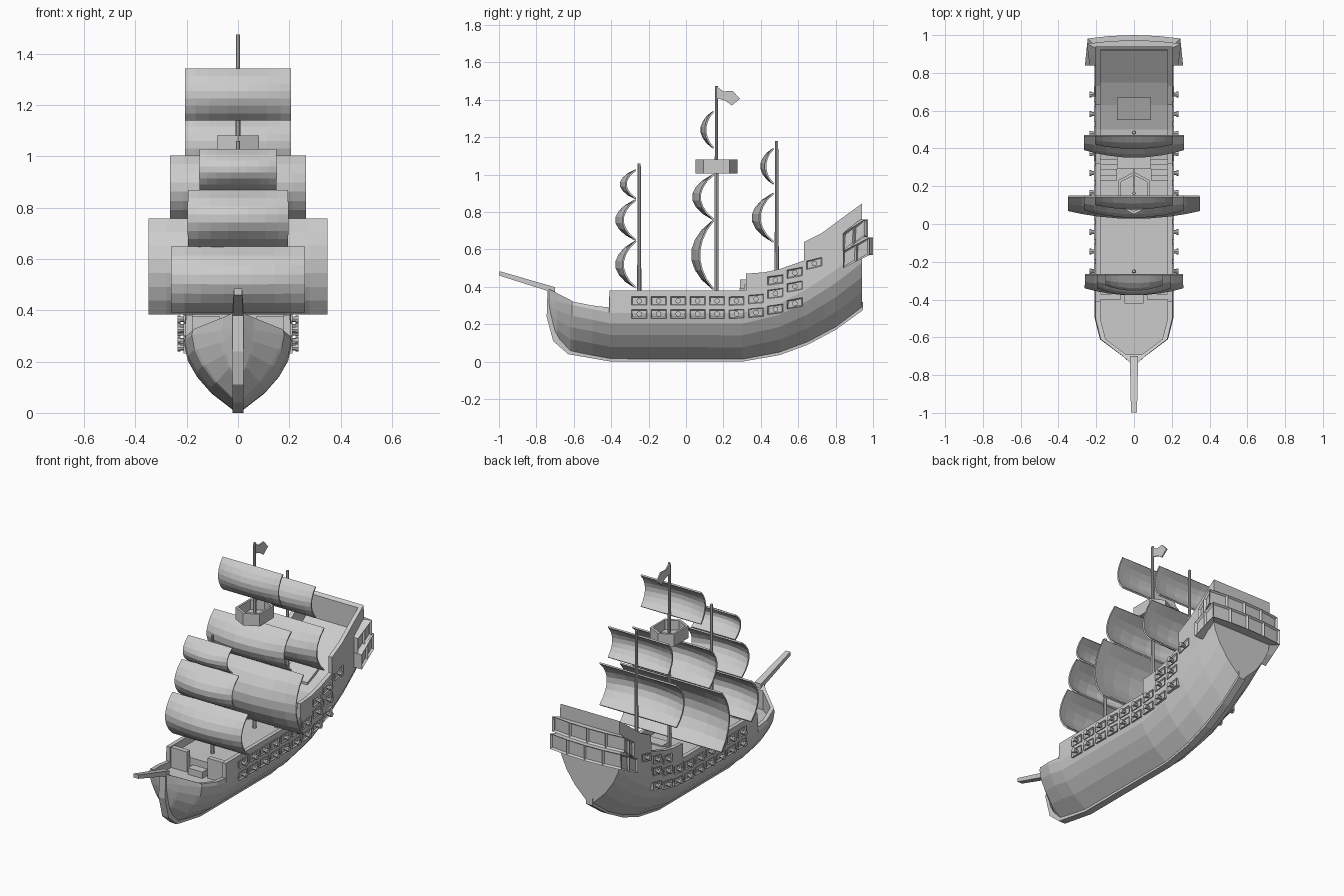
import bpy, bmesh
from math import sin, pi
from mathutils import Vector, Matrix

if "Cube" in bpy.data.objects:
    bpy.data.objects.remove(bpy.data.objects["Cube"])


def finish(name, bm, mirror=False, solid=0):
    bmesh.ops.recalc_face_normals(bm, faces=bm.faces[:])
    me = bpy.data.meshes.new(name)
    bm.to_mesh(me)
    bm.free()
    ob = bpy.data.objects.new(name, me)
    bpy.context.collection.objects.link(ob)
    if mirror:
        m = ob.modifiers.new("mirror", 'MIRROR')
        m.use_clip = True
    if solid:
        s = ob.modifiers.new("thickness", 'SOLIDIFY')
        s.thickness = solid
        s.offset = 0
    return ob


def skin(bm, rows, closed=False):
    """Quads between successive rows of points."""
    vs = [[bm.verts.new(p) for p in r] for r in rows]
    n = len(rows[0])
    faces = []
    for a, b in zip(vs, vs[1:]):
        for i in range(n if closed else n - 1):
            j = (i + 1) % n
            faces.append(bm.faces.new((a[i], a[j], b[j], b[i])))
    return vs, faces


def box(bm, x0, x1, y0, y1, z0, z1):
    m = Matrix.Translation(((x0+x1)/2, (y0+y1)/2, (z0+z1)/2)) @ Matrix.Diagonal((x1-x0, y1-y0, z1-z0, 1))
    return bmesh.ops.create_cube(bm, size=1, matrix=m)['verts']


def lerp(pts, y):
    for (a, p), (b, q) in zip(pts, pts[1:]):
        if y <= b:
            return p + (q - p) * max(0, (y - a) / (b - a))
    return pts[-1][1]


# Hull lines as (y, value) curves
KEEL = [(-.735, .25), (-.70, .13), (-.62, .055), (-.4, .015), (.3, .012), (.5, .05), (.65, .105), (.8, .185), (.94, .29)]
BILGE = [(-.735, .33), (-.4, .26), (.3, .26), (.5, .31), (.65, .39), (.8, .49), (.94, .60)]
WIDTH = [(-.735, .02), (-.70, .06), (-.61, .18), (-.5, .208), (.94, .208)]
RAIL = [(-.735, .39), (-.6, .32), (-.5, .30), (-.411, .29), (-.41, .38), (.32, .38), (.321, .47), (.42, .478),
        (.5, .495), (.63, .54), (.631, .64), (.73, .69), (.83, .765), (.94, .845)]
DECK = [(-.691, .37), (-.69, .25), (-.371, .25), (-.37, .33), (.34, .33), (.341, .43), (.5, .45), (.63, .50),
        (.75, .565), (.919, .69), (.92, .83), (.94, .845)]
SECT = [(.1, 0), (.5, .26), (.77, .52), (.94, .77), (1, 1)]
ys = sorted({p[0] for c in (KEEL, BILGE, WIDTH, RAIL, DECK) for p in c})
rows = []
for y in ys:
    k, b, w, r = (lerp(c, y) for c in (KEEL, BILGE, WIDTH, RAIL))
    d = min(lerp(DECK, y), r)
    if y < -.6905 or y > .9195:
        d = r
    wi = max(w - .03, .003)
    row = [(0, y, k)] + [(w*f, y, k + (b-k)*g) for f, g in SECT]
    row += [(w*.975, y, r), (wi, y, r), (wi, y, d), (0, y, d)]
    rows.append(row)
bm = bmesh.new()
vs, _ = skin(bm, rows)
bm.faces.new(vs[0])
bm.faces.new(vs[-1])
bmesh.ops.remove_doubles(bm, verts=bm.verts[:], dist=1e-5)
finish("hull", bm, mirror=True)

# Stem and keel strip
bm = bmesh.new()
line = [(-.74, .40, -.70, .40), (-.745, .24, -.70, .25), (-.71, .11, -.66, .15), (-.63, .04, -.58, .1), (-.4, 0, -.4, .06),
        (.3, 0, .3, .06), (.5, .035, .48, .08), (.65, .09, .63, .14), (.8, .17, .78, .22), (.945, .275, .945, .32)]
vs, _ = skin(bm, [[(-.022, a, b), (.022, a, b), (.022, c, d), (-.022, c, d)] for a, b, c, d in line], True)
bm.faces.new(vs[0])
bm.faces.new(vs[-1])
finish("keel", bm)

# Bowsprit
bm = bmesh.new()
vs, _ = skin(bm, [[(-s, y, z-h), (s, y, z-h), (s, y, z+h), (-s, y, z+h)]
                  for y, z, s, h in ((-.70, .382, .022, .016), (-.998, .472, .016, .012))], True)
bm.faces.new(vs[0])
bm.faces.new(vs[-1])
finish("bowsprit", bm)

# Stairs, cabin front, hatch and foredeck step
bm = bmesh.new()
for i in range(4):
    box(bm, .09, .178, .23 + .028*i, .345, .32, .352 + .02*i)
finish("deck_stairs", bm, mirror=True)
bm = bmesh.new()
box(bm, -.09, .09, .29, .36, .32, .44)
finish("cabin_front", bm)
bm = bmesh.new()
for v in box(bm, -.09, .09, .55, .67, .42, .50):
    if v.co.z > .45:
        v.co.z = lerp(DECK, v.co.y) + .015
finish("aft_hatch", bm)
bm = bmesh.new()
box(bm, -.05, .05, -.42, -.36, .24, .29)
box(bm, -.178, -.07, -.40, -.37, .24, .375)
box(bm, .07, .178, -.40, -.37, .24, .375)
finish("foredeck_bulkhead", bm)

# Gun ports and cannons
bm = bmesh.new()
guns = []
for i, (lo, hi) in enumerate([(0, 0)]*6 + [(.007, .01), (.025, .04), (.057, .077)]):
    y = -.25 + .104*i
    guns += [(y, .255 + lo), (y, .325 + hi)]
guns += [(.478, .437), (.582, .475), (.686, .525)]
bc = bmesh.new()
for y, z in guns:
    slope = (lerp(KEEL, y + .1) - lerp(KEEL, y - .1)) * .5 / .2
    vv = box(bm, .185, .212, y-.041, y+.041, z-.023, z+.023)
    for v in vv:
        v.co.z += (v.co.y - y) * slope
    faces = list({f for v in vv for f in v.link_faces})
    bmesh.ops.recalc_face_normals(bm, faces=faces)
    front = [f for f in faces if f.calc_center_median().x > .21]
    bmesh.ops.inset_individual(bm, faces=front, thickness=.008, depth=-.008)
    for x0, x1, r in ((.19, .234, .011), (.224, .236, .015)):
        m = Matrix.Translation(((x0+x1)/2, y, z)) @ Matrix.Rotation(pi/2, 4, 'Y')
        bmesh.ops.create_cone(bc, cap_ends=True, segments=8, radius1=r, radius2=r, depth=x1-x0, matrix=m)
finish("gun_ports", bm, mirror=True)
finish("cannons", bc, mirror=True)


# Stern galleries wrapping the transom, with recessed windows
def gallery(name, xf, xb, yb, bulge, zf0, zf1, zb0, zb1):
    half = [(xf, .84), ((xf+xb)/2, (.84+yb)/2), (xb, yb), (xb/2, yb + bulge*.75)]
    inner = [(.19, .84), (.19, .88), (.19, .925), (.095, .925)]
    out = half + [(0, yb+bulge)] + [(-x, y) for x, y in half[::-1]]
    inn = inner + [(0, .925)] + [(-x, y) for x, y in inner[::-1]]
    bm = bmesh.new()
    rows = []
    for (x, y), (u, v) in zip(out, inn):
        t = min(1, (y - .84) / (yb - .84))
        a, b = zf0 + (zb0-zf0)*t, zf1 + (zb1-zf1)*t
        rows.append([(x, y, a), (x, y, b), (u, v, b), (u, v, a)])
    vs, faces = skin(bm, rows, True)
    bm.faces.new(vs[0])
    bm.faces.new(vs[-1])
    bmesh.ops.recalc_face_normals(bm, faces=bm.faces[:])
    bmesh.ops.inset_individual(bm, faces=faces[::4], thickness=.012, depth=-.012)
    finish(name, bm)


gallery("stern_gallery_lower", .26, .245, .982, .018, .50, .59, .57, .665)
gallery("stern_gallery_upper", .235, .25, .955, .018, .592, .685, .667, .76)

# Masts
for name, y, z0, z1 in (("fore_mast", -.25, .24, 1.06), ("main_mast", .163, .3, 1.475), ("mizzen_mast", .485, .4, 1.18)):
    bm = bmesh.new()
    bmesh.ops.create_cone(bm, cap_ends=True, segments=8, radius1=.012, radius2=.008, depth=z1-z0,
                          matrix=Matrix.Translation((0, y, (z0+z1)/2)))
    finish(name, bm)


# Billowing sails
def sail(name, mast_y, hw, z0, z1, depth):
    bm = bmesh.new()
    rows = []
    for i in range(8):
        t = i / 7
        s = max(0, sin(pi * t)) ** .8
        rows.append([(hw*u, mast_y - .01 - s*depth*(1 - .36*u*u), z0 + (z1-z0)*t)
                     for u in (-1, -.8, -.55, -.2, .2, .55, .8, 1)])
    skin(bm, rows)
    finish(name, bm, solid=.009)


for s in (("fore_sail_lower", -.258, .26, .395, .645, .108), ("fore_sail_middle", -.258, .195, .65, .865, .108),
          ("fore_sail_top", -.258, .15, .872, 1.025, .083), ("main_sail_lower", .157, .348, .387, .755, .118),
          ("main_sail_middle", .157, .264, .76, 1.0, .112), ("main_sail_top", .157, .206, 1.142, 1.338, .067),
          ("mizzen_sail_lower", .478, .264, .64, .90, .115), ("mizzen_sail_top", .478, .206, .95, 1.14, .068)):
    sail(*s)

# Crow's nest: open six-sided tub
bm = bmesh.new()
plan = [(0, -.112), (.082, -.07), (.082, .07), (0, .112), (-.082, .07), (-.082, -.07)]
ring = lambda k, z: [(x*k, .163 + y*k, z) for x, y in plan]
vs, _ = skin(bm, [ring(1, 1.005), ring(1, 1.08), ring(.85, 1.08), ring(.85, 1.02)], True)
bm.faces.new(vs[0])
bm.faces.new(vs[-1])
finish("crows_nest", bm)

# Flag
bm = bmesh.new()
bm.faces.new([bm.verts.new((0, y, z)) for y, z in ((.16, 1.475), (.20, 1.445), (.25, 1.448), (.288, 1.405),
                                                   (.245, 1.37), (.21, 1.395), (.16, 1.41))])
finish("flag", bm, solid=.008)
